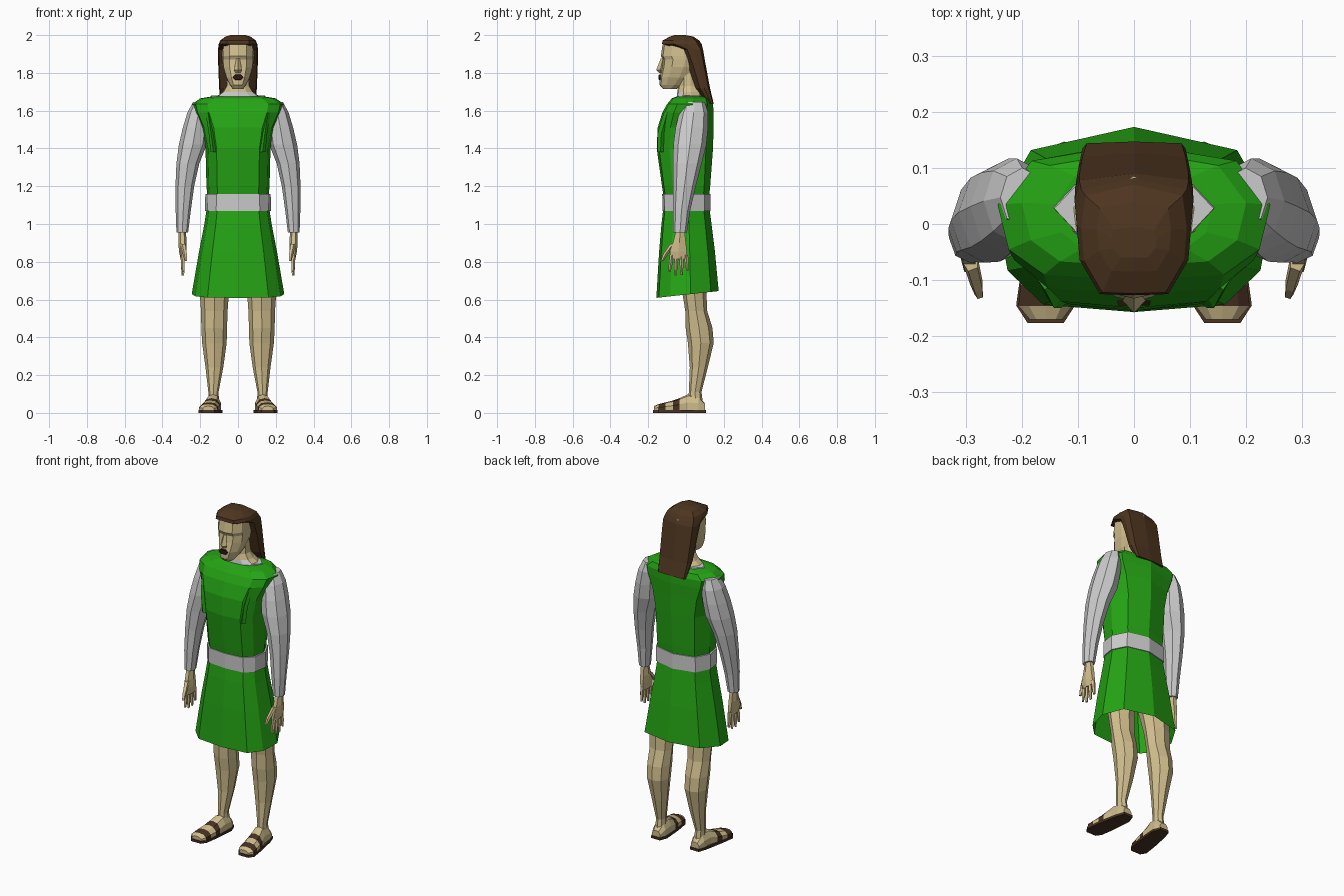
import bpy, bmesh, math

def material(name, rgb):
    m = bpy.data.materials.new(name)
    m.diffuse_color = (*rgb, 1)
    return m

GREEN = material("tunic green", (0.018, 0.37, 0.007))
GREY = material("shirt grey", (0.60, 0.60, 0.60))
SKIN = material("skin", (0.64, 0.52, 0.27))
HAIR = material("hair brown", (0.075, 0.036, 0.014))
LEATHER = material("sandal brown", (0.065, 0.032, 0.016))
LIPS = material("lip dark", (0.03, 0.008, 0.006))

def round_profile(n):
    return [(math.cos(2 * math.pi * i / n), math.sin(2 * math.pi * i / n)) for i in range(n)]

def mirrored(half):
    """Complete a half outline that runs from front to back."""
    return half + [(-x, y) for x, y in reversed(half) if x > 0]

BODY = mirrored([(0, -1), (.66, -.92), (.92, -.55), (1, .1), (.75, .75), (0, 1)])
FACE = mirrored([(0, -1), (.55, -.9), (.95, -.5), (1, .1), (.75, .75), (0, 1)])
HAIRCUT = mirrored([(0, -1), (.6, -.98), (.95, -.4), (1, .2), (.92, .8), (0, 1)])
FOOT = [(-1, -1), (1, -1), (1, .0), (.6, .8), (0, 1), (-.6, .8), (-1, .0)]

def loft(name, sections, profile, mats, mirror=False, along_y=False,
         bottom=True, top=True, rule=None):
    """Skin boxes (height, a0, a1, b0, b1[, tilt]) that each hold one cross-section."""
    bm = bmesh.new()
    rings = []
    for s in sections:
        h, a0, a1, b0, b1 = s[:5]
        tilt = s[5] if len(s) > 5 else 0
        ring = []
        for u, v in profile:
            a = (a0 + a1) / 2 + u * (a1 - a0) / 2
            b = (b0 + b1) / 2 + v * (b1 - b0) / 2
            ring.append(bm.verts.new((a, h, b) if along_y else (a, b, h + tilt * v)))
        rings.append(ring)
    n = len(profile)
    for k in range(len(rings) - 1):
        lo, hi = rings[k], rings[k + 1]
        for i in range(n):
            j = (i + 1) % n
            f = bm.faces.new((lo[i], lo[j], hi[j], hi[i]))
            if rule:
                f.material_index = rule(k, f.calc_center_median())
    if bottom:
        bm.faces.new(rings[0])
    if top:
        bm.faces.new(rings[-1])
    bmesh.ops.recalc_face_normals(bm, faces=bm.faces)
    me = bpy.data.meshes.new(name)
    bm.to_mesh(me)
    bm.free()
    ob = bpy.data.objects.new(name, me)
    bpy.context.collection.objects.link(ob)
    for m in mats:
        me.materials.append(m)
    if mirror:
        mod = ob.modifiers.new("mirror", "MIRROR")
        mod.use_axis = (True, False, False)
        mod.use_mirror_merge = False
    return ob

def sym(h, w, y0, y1, tilt=0):
    return (h, -w, w, y0, y1, tilt)

# Tunic, skirt and belt
loft("tunic_top", [sym(1.12, .16, -.115, .12), sym(1.2, .167, -.127, .128),
                   sym(1.40, .172, -.155, .143), sym(1.51, .195, -.15, .146),
                   sym(1.59, .232, -.125, .146), sym(1.635, .243, -.10, .143),
                   sym(1.665, .20, -.075, .13), sym(1.675, .14, -.05, .105)], BODY, [GREEN])
loft("skirt", [sym(.627, .245, -.157, .173, .018), sym(.85, .207, -.143, .153, .005),
               sym(1.0, .178, -.13, .135), sym(1.1, .163, -.118, .122)],
     BODY, [GREEN], bottom=False)
loft("belt", [sym(1.07, .175, -.124, .13), sym(1.16, .173, -.126, .13)], BODY, [GREY])

# Chest folds beside the armholes
loft("armhole_fold", [(1.38, .115, .145, -.150, -.12), (1.48, .13, .155, -.150, -.11),
                      (1.59, .145, .172, -.118, -.08)], round_profile(4), [GREEN], mirror=True)

# Collar and neck
loft("collar", [sym(1.66, .148, -.035, .10), sym(1.68, .142, -.035, .09)],
     round_profile(8), [GREY])
loft("neck", [sym(1.66, .135, -.05, .10), sym(1.70, .08, -.046, .085),
              sym(1.73, .062, -.04, .075), sym(1.80, .06, -.035, .07)], FACE, [SKIN, GREY],
     rule=lambda k, c: 1 if k == 0 and c.y < 0 else 0)

# Head, nose and lips
loft("head", [sym(1.715, .028, -.122, -.05), sym(1.735, .042, -.139, .0),
              sym(1.775, .063, -.139, .05), sym(1.83, .08, -.127, .08),
              sym(1.87, .084, -.122, .09), sym(1.89, .084, -.133, .09),
              sym(1.95, .08, -.124, .085), sym(1.98, .06, -.085, .055)], FACE, [SKIN])
loft("nose", [sym(1.80, .014, -.142, -.12), sym(1.815, .021, -.158, -.115),
              sym(1.875, .009, -.134, -.11)], round_profile(4), [SKIN])
loft("lips", [(-.145, -.028, .028, 1.762, 1.792), (-.136, -.03, .03, 1.76, 1.794)],
     round_profile(6), [LIPS], along_y=True)

# Long hair, falling behind the shoulders
loft("hair", [sym(1.635, .092, .115, .147), sym(1.72, .10, .05, .127),
              sym(1.85, .105, .005, .103), sym(1.925, .106, -.03, .09),
              sym(1.953, .102, -.127, .082), sym(1.972, .094, -.124, .07),
              sym(1.992, .066, -.085, .04), sym(2.0, .04, -.06, -.005)], HAIRCUT, [HAIR])

# Sleeves
loft("sleeve", [(.955, .264, .326, -.068, .005), (1.07, .25, .33, -.07, .022),
                (1.2, .232, .331, -.068, .052), (1.32, .205, .326, -.069, .083),
                (1.42, .165, .313, -.067, .108), (1.51, .155, .292, -.055, .117),
                (1.59, .15, .268, -.035, .117), (1.645, .16, .238, -.005, .10)],
     round_profile(8), [GREY], mirror=True)

# Hands
loft("palm", [(.815, .275, .304, -.092, .012), (.855, .273, .312, -.093, .012),
              (.90, .272, .316, -.075, .005), (.97, .276, .315, -.055, -.005)],
     round_profile(6), [SKIN], mirror=True)
tips = [(-.088, .745), (-.056, .728), (-.022, .730), (.008, .750)]
for i, (y, z) in enumerate(tips):
    base = -.075 + .025 * i
    mid = (y + base) / 2
    loft(f"finger_{i + 1}", [(z, .284, .298, y - .006, y + .006),
                             ((z + .83) / 2, .280, .302, mid - .010, mid + .010),
                             (.835, .280, .304, base - .012, base + .012)],
         round_profile(5), [SKIN], mirror=True)
loft("thumb", [(.805, .268, .284, -.134, -.118), (.84, .268, .292, -.122, -.094),
               (.895, .276, .306, -.085, -.05)], round_profile(5), [SKIN], mirror=True)

# Legs
loft("leg", [(.05, .10, .158, .01, .09), (.11, .103, .157, .015, .082),
             (.24, .078, .172, .02, .115), (.37, .06, .19, .01, .147),
             (.45, .058, .194, -.002, .140), (.54, .055, .196, -.004, .112),
             (.64, .048, .203, -.02, .108), (.85, .02, .19, -.07, .11),
             (1.08, .01, .15, -.08, .09)], round_profile(8), [SKIN], mirror=True)

# Feet with sandal straps, then soles
loft("foot", [(-.170, .128, .186, .012, .036), (-.146, .110, .206, .012, .046),
              (-.108, .104, .202, .012, .056), (-.068, .098, .194, .012, .066),
              (-.035, .094, .186, .012, .078), (.01, .092, .172, .012, .098),
              (.065, .09, .168, .012, .09), (.10, .102, .156, .012, .05)],
     FOOT, [SKIN, LEATHER], mirror=True, along_y=True,
     rule=lambda k, c: 1 if k in (1, 3) else 0)
loft("sandal_sole", [(-.176, .125, .190, 0, .014), (-.145, .105, .210, 0, .014),
                     (-.06, .092, .198, 0, .014), (.06, .083, .174, 0, .014),
                     (.106, .1, .158, 0, .014)],
     [(-1, -1), (1, -1), (1, 1), (-1, 1)], [LEATHER], mirror=True, along_y=True)
